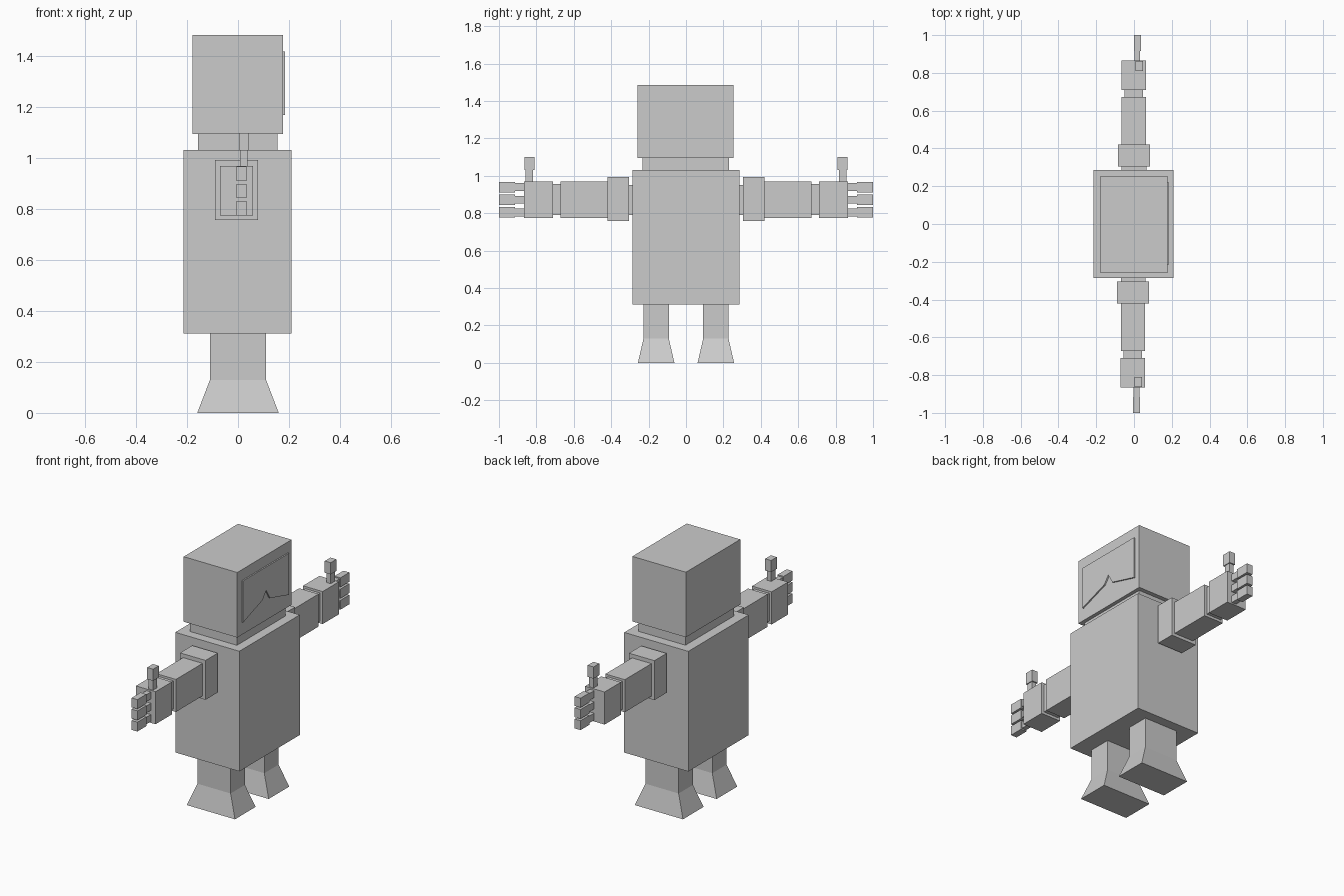
import bpy
import bmesh

if "Cube" in bpy.data.objects:
    bpy.data.objects.remove(bpy.data.objects["Cube"])


def mesh_object(name, bm):
    bmesh.ops.recalc_face_normals(bm, faces=bm.faces)
    mesh = bpy.data.meshes.new(name)
    bm.to_mesh(mesh)
    bm.free()
    obj = bpy.data.objects.new(name, mesh)
    bpy.context.collection.objects.link(obj)
    return obj


def box(name, x, y, z):
    """Box from (min, max) ranges on each axis."""
    bm = bmesh.new()
    bmesh.ops.create_cube(bm, size=1)
    for v in bm.verts:
        for i, r in enumerate((x, y, z)):
            v.co[i] = r[0] if v.co[i] < 0 else r[1]
    return mesh_object(name, bm)


def stacked(name, sections):
    """Closed body through rectangular sections (z, x half, y min, y max)."""
    bm = bmesh.new()
    rings = [[bm.verts.new(p) for p in ((-hx, y0, z), (hx, y0, z), (hx, y1, z), (-hx, y1, z))]
             for z, hx, y0, y1 in sections]
    bm.faces.new(rings[0])
    bm.faces.new(rings[-1])
    for a, b in zip(rings, rings[1:]):
        for i in range(4):
            j = (i + 1) % 4
            bm.faces.new((a[i], a[j], b[j], b[i]))
    return mesh_object(name, bm)


# Torso, neck and head
box("torso", (-0.215, 0.21), (-0.287, 0.285), (0.312, 1.032))
box("neck", (-0.157, 0.155), (-0.232, 0.229), (1.03, 1.097))
box("head", (-0.178, 0.177), (-0.26, 0.255), (1.095, 1.485))

# Raised face plate with a nose notch in its lower edge
bm = bmesh.new()
outline = [(-0.215, 1.42), (-0.215, 1.17), (-0.03, 1.235), (0.003, 1.28),
           (0.038, 1.22), (0.22, 1.17), (0.22, 1.42)]
face = bm.faces.new([bm.verts.new((0.17, y, z)) for y, z in outline])
top = bmesh.ops.extrude_face_region(bm, geom=[face])
bmesh.ops.translate(bm, vec=(0.015, 0, 0),
                    verts=[g for g in top["geom"] if isinstance(g, bmesh.types.BMVert)])
mesh_object("face_plate", bm)

for side, s in (("left", 1), ("right", -1)):
    shift = 0.0 if s > 0 else -0.005

    def part(name, x, y, z):
        ys = sorted((s * y[0], s * y[1]))
        return box(f"{side}_{name}", (x[0] + shift, x[1] + shift), ys, z)

    # Arm segments, outwards from the torso
    part("shoulder_joint", (-0.065, 0.065), (0.27, 0.32), (0.79, 0.95))
    part("shoulder", (-0.085, 0.084), (0.305, 0.42), (0.757, 0.993))
    part("arm", (-0.065, 0.064), (0.41, 0.672), (0.775, 0.97))
    part("wrist", (-0.05, 0.048), (0.66, 0.72), (0.79, 0.957))
    part("hand", (-0.066, 0.064), (0.71, 0.865), (0.775, 0.97))

    # Three fingers and an upright thumb, each with a thin base and a thick tip
    for i in range(3):
        z = 0.804 + 0.0675 * i
        part(f"finger_base_{i}", (0.003, 0.033), (0.855, 0.93), (z - 0.021, z + 0.021))
        part(f"finger_tip_{i}", (-0.001, 0.038), (0.915, 1.0), (z - 0.028, z + 0.028))
    part("thumb_base", (0.013, 0.042), (0.818, 0.857), (0.96, 1.04))
    part("thumb_tip", (0.008, 0.047), (0.81, 0.864), (1.03, 1.1))

    # Leg with a flared foot
    rows = [(0, 0.16, 0.062, 0.257), (0.13, 0.11, 0.092, 0.227), (0.32, 0.11, 0.092, 0.227)]
    stacked(f"{side}_leg", [(z, hx, s * a, s * b) for z, hx, a, b in rows])
